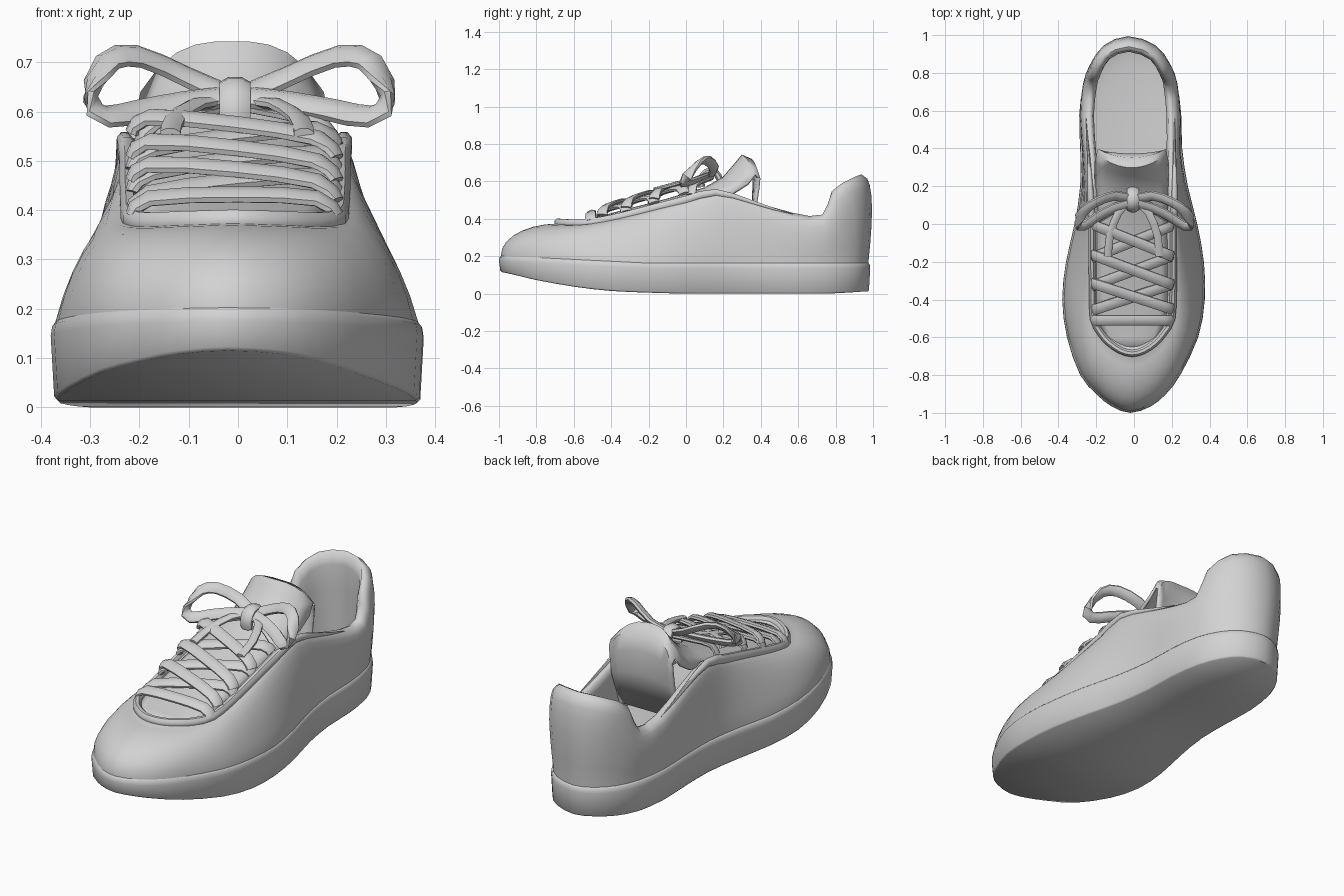
import bpy
import bmesh
from math import sin, cos, pi, radians
from mathutils import Vector

cube = bpy.data.objects.get("Cube")
if cube:
    bpy.data.objects.remove(cube)

grey = bpy.data.materials.new("plain_grey")
grey.use_nodes = True
grey.diffuse_color = (0.65, 0.65, 0.65, 1)
grey.node_tree.nodes["Principled BSDF"].inputs["Base Color"].default_value = (0.65, 0.65, 0.65, 1)


def finish(name, bm, angle=40):
    """Turn a bmesh into a smooth-shaded object."""
    bmesh.ops.recalc_face_normals(bm, faces=bm.faces)
    mesh = bpy.data.meshes.new(name)
    bm.to_mesh(mesh)
    bm.free()
    mesh.materials.append(grey)
    obj = bpy.data.objects.new(name, mesh)
    bpy.context.collection.objects.link(obj)
    bpy.ops.object.select_all(action='DESELECT')
    obj.select_set(True)
    bpy.context.view_layer.objects.active = obj
    bpy.ops.object.shade_smooth_by_angle(angle=radians(angle))
    return obj


def spline(points, steps, closed=False):
    """Catmull-Rom curve through the points."""
    n = len(points)
    pick = (lambda i: points[i % n]) if closed else (lambda i: points[min(max(i, 0), n - 1)])
    out = []
    for i in range(n if closed else n - 1):
        a, b, c, d = (Vector(pick(i + k)) for k in (-1, 0, 1, 2))
        for s in range(steps):
            t = s / steps
            out.append(b + (c - a) * t / 2 + (a - b * 2.5 + c * 2 - d / 2) * t * t
                       + (b * 1.5 - a / 2 - c * 1.5 + d / 2) * t ** 3)
    if not closed:
        out.append(Vector(points[-1]))
    return out


def cap(bm, ring):
    """Close a ring with cross strips from side to side."""
    n = len(ring)
    for i in range(n // 2):
        quad = [ring[i], ring[i + 1], ring[n - i - 1], ring[(n - i) % n]]
        bm.faces.new(list(dict.fromkeys(quad)))


def loft(name, rings, angle=40):
    """Skin closed rings and cap both ends."""
    bm = bmesh.new()
    loops = [[bm.verts.new(p) for p in ring] for ring in rings]
    for a, b in zip(loops, loops[1:]):
        for i in range(len(a)):
            j = (i + 1) % len(a)
            bm.faces.new((a[i], a[j], b[j], b[i]))
    cap(bm, loops[0])
    cap(bm, loops[-1])
    return finish(name, bm, angle)


def ribbon(name, points, width, height, wide, steps=2, sides=8, taper=0):
    """Sweep a flattened section along a path; taper thins that many points at each end."""
    path = spline(points, steps)
    rings = []
    for i, p in enumerate(path):
        tangent = (path[min(i + 1, len(path) - 1)] - path[max(i - 1, 0)]).normalized()
        side = Vector(wide)
        side = (side - tangent * side.dot(tangent)).normalized()
        up = tangent.cross(side)
        size = min(1, (min(i, len(path) - 1 - i) + .3) / taper) if taper else 1
        rings.append([p + side * width * size * cos(2 * pi * k / sides + pi / sides)
                      + up * height * size * sin(2 * pi * k / sides + pi / sides) for k in range(sides)])
    return loft(name, rings, 50)


# Outline stations from toe to heel: y, left x, right x, underside z
outline = [(-1, -.02, -.02, .115), (-.965, .09, -.12, .108), (-.9, .17, -.2, .093),
           (-.8, .245, -.285, .07), (-.6, .34, -.355, .036), (-.4, .375, -.38, .014),
           (-.2, .37, -.36, .005), (0, .335, -.315, 0), (.2, .285, -.285, 0),
           (.4, .255, -.285, 0), (.58, .25, -.29, 0), (.75, .225, -.265, 0),
           (.87, .17, -.21, .005), (.95, .09, -.13, .01), (.985, -.03, -.03, .01)]
# Opening stations matching the outline: y, left x, right x, z
opening = [(-.685, -.01, -.01, .374), (-.67, .05, -.07, .372), (-.63, .11, -.13, .37),
           (-.58, .155, -.175, .368), (-.5, .2, -.215, .375), (-.35, .208, -.22, .405),
           (-.15, .21, -.222, .457), (0, .21, -.222, .495), (.16, .215, -.23, .535),
           (.35, .215, -.24, .485), (.57, .215, -.255, .42), (.73, .2, -.24, .41),
           (.79, .185, -.225, .54), (.9, .12, -.17, .605), (.955, -.03, -.03, .625)]


def around(stations):
    left = [(x, y, z) for y, x, _, z in stations]
    right = [(x, y, z) for y, _, x, z in stations[-2:0:-1]]
    return spline(left + right, 2, closed=True)


def inset(ring, amount):
    """Move a ring towards the long axis of the shoe."""
    out = []
    for p in ring:
        axis = Vector((-.015, min(max(p.y, -.4), .72), p.z))
        out.append(p + (axis - p).normalized() * amount)
    return out


def at_height(ring, height):
    return [Vector((p.x, p.y, height(p))) for p in ring]


def sole_top(p):
    return .165 + .04 * min(1, max(0, (-p.y - .2) / .8))


base = around(outline)
rim = around(opening)

# Sole
loft("sole", [
    inset(base, .014),
    [p + Vector((0, 0, .008)) for p in inset(base, .007)],
    at_height(base, lambda p: sole_top(p) - .03),
    at_height(inset(base, .003), lambda p: sole_top(p) - .01),
    at_height(inset(base, .012), sole_top)], 50)

# Upper: rounded toe and flatter sides, padded rim, inner wall and insole
start = at_height(inset(base, .01), sole_top)
rings = [at_height(start, lambda p: sole_top(p) - .02)]
for step in range(8):
    a = step / 7 * pi / 2
    ring = []
    for s, r in zip(start, rim):
        flat = .55 * min(1, max(0, (s.y + .75) / .5))
        v = sin(a)
        h = (1 - cos(a)) * (1 - flat) + v * flat
        ring.append(Vector((s.x + (r.x - s.x) * h, s.y + (r.y - s.y) * h, s.z + (r.z - s.z) * v)))
    swell = .03 * sin(2 * a)
    rings.append([p.lerp(q, min(max(p.y, 0), 1)) for p, q in zip(ring, inset(ring, -swell))])
lining = inset(rim, .045)
floor = at_height(inset(base, .06), lambda p: sole_top(p) + .02)
rings.append([p + Vector((0, 0, .012)) for p in inset(rim, .016)])
rings.append([p + Vector((0, 0, .004)) for p in inset(rim, .034)])
for t in (.12, .4, .75, 1):
    rings.append([a.lerp(b, t) for a, b in zip(lining, floor)])
rings.append([p - Vector((0, 0, .012)) for p in inset(floor, .05)])
loft("upper", rings, 60)

# Rolled edge round the lace opening, fading into the collar
reach = 20
edge = [rim[i % len(rim)] + Vector((0, 0, .005)) for i in range(-reach, reach + 1)]
ribbon("opening_edge", edge, .024, .02, (0, 0, 1), steps=1, taper=5)

# Tongue: padded sheet flaring up, then turning down into the shoe
# Rows: y, z, half width, edge drop, edge sweep
tongue = [(-.68, .365, .06, .01, 0), (-.6, .378, .14, .012, 0), (-.5, .395, .18, .02, 0),
          (-.35, .435, .19, .03, 0), (-.1, .5, .19, .035, 0), (.1, .56, .19, .05, .02),
          (.2, .615, .19, .08, .05), (.26, .685, .19, .1, .07), (.3, .735, .18, .1, .07),
          (.345, .715, .18, .1, .045), (.365, .62, .18, .06, .02), (.36, .5, .18, .03, .01),
          (.32, .3, .17, 0, 0)]
bm = bmesh.new()
rows = []
for y, z, half, drop, sweep in tongue:
    us = [k / 5 for k in range(-5, 6)]
    rows.append([bm.verts.new((u * half - .012, y + sweep * u * u, z - drop * abs(u) ** 3)) for u in us])
for a, b in zip(rows, rows[1:]):
    for i in range(len(a) - 1):
        bm.faces.new((a[i], a[i + 1], b[i + 1], b[i]))
obj = finish("tongue", bm, 60)
solid = obj.modifiers.new("thickness", 'SOLIDIFY')
solid.thickness = .016
solid.offset = 0


# Laces
def lace_height(y):
    return .425 + .31 * (y + .5)


def lace(name, y_right, y_left, lift):
    y_mid = (y_right + y_left) / 2
    points = []
    for x, drop in ((-.215, .035), (-.18, 0), (0, -.008), (.16, 0), (.2, .035)):
        y = y_mid + (y_left - y_right) * x / .4
        points.append((x, y, lace_height(y) + lift - drop))
    ribbon(name, points, .031, .014, (0, 1, .4))


lace("lace_bar", -.51, -.51, .002)
eyelets = (-.45, -.32, -.17, -.01)
for i, (front, back) in enumerate(zip(eyelets, eyelets[1:])):
    lace(f"lace_under_{i}", front, back, -.008)
    lace(f"lace_over_{i}", back, front, .014)

# Bow: loops, tails and the lace ends rising to the knot, on both sides
for side, s, grow in (("left", 1, 1.03), ("right", -1, .98)):
    loop = [(.01, .13, .63), (.1, .15, .67), (.2, .115, .712), (.265, .07, .7),
            (.3, .005, .625), (.265, -.01, .59), (.19, .04, .603), (.1, .085, .62), (.01, .11, .63)]
    tail = [(.02, .12, .62), (.08, .06, .615), (.125, -.06, .585), (.135, -.17, .555)]
    riser = [(.2, .03, .53), (.17, .04, .575), (.09, .09, .6), (.01, .13, .615)]
    place = lambda pts: [(x * s * grow - .005, y, z) for x, y, z in pts]
    ribbon(f"bow_loop_{side}", place(loop), .03, .016, (0, .8, .6))
    ribbon(f"bow_tail_{side}", place(tail), .022, .012, (1, .2, 0))
    ribbon(f"lace_end_{side}", place(riser), .026, .013, (0, 1, .4))

# Knot
knot = [(-.006, .18, .61), (-.006, .16, .645), (-.006, .11, .65), (-.006, .08, .61), (-.006, .085, .57)]
ribbon("bow_knot", knot, .034, .02, (1, 0, 0))
